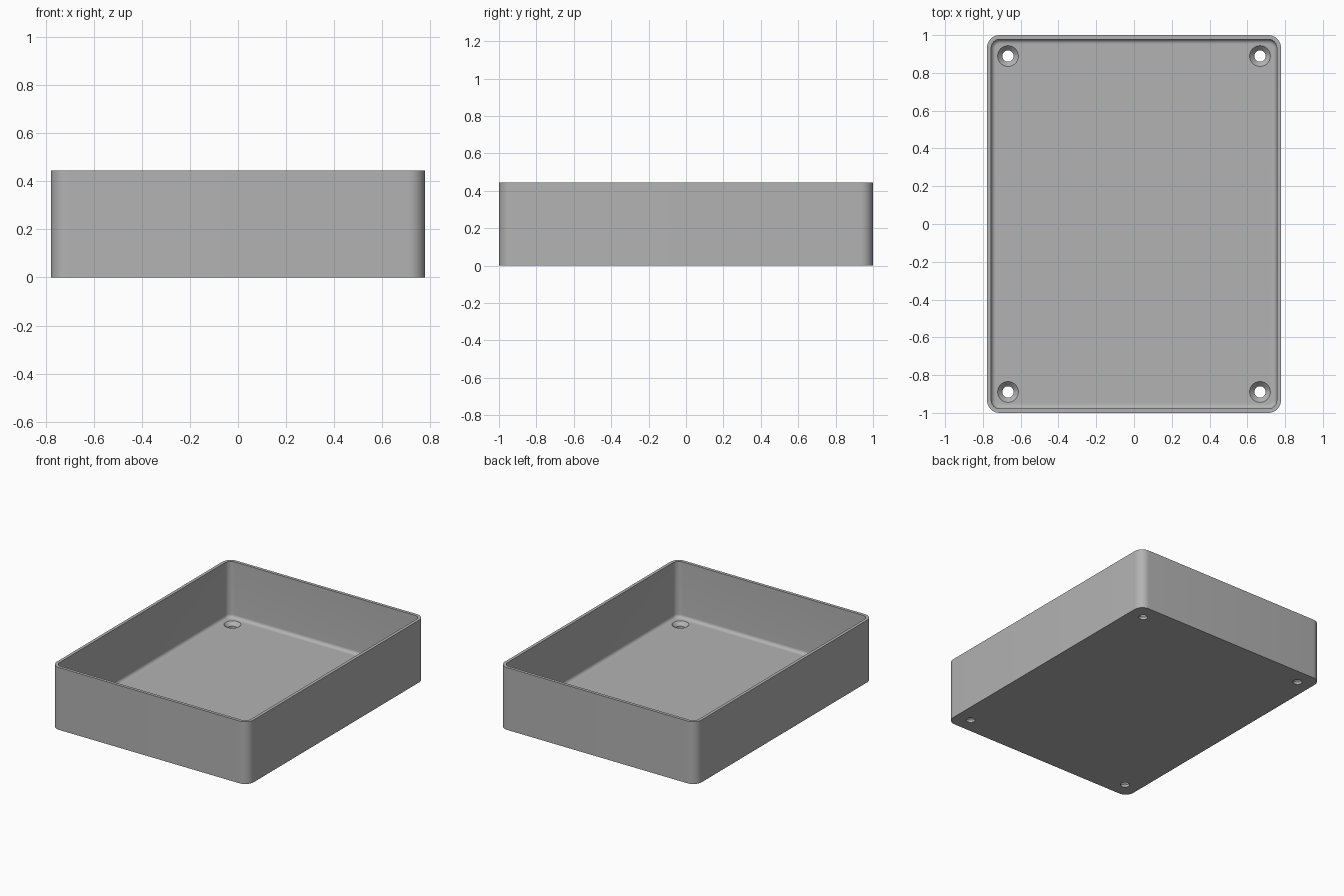
import bpy, bmesh
from math import pi, sin, cos, radians

cube = bpy.data.objects.get("Cube")
if cube:
    bpy.data.objects.remove(cube, do_unlink=True)

HALF_X, HALF_Y, HEIGHT = 0.778, 1.0, 0.445
CORNER, WALL, FLOOR, FILLET = 0.067, 0.022, 0.044, 0.024
HOLE_X, HOLE_Y = 0.667, 0.889

grey = bpy.data.materials.new("grey plastic")
grey.use_nodes = True
grey.diffuse_color = (0.45, 0.45, 0.45, 1)
grey.node_tree.nodes["Principled BSDF"].inputs["Base Color"].default_value = (0.45, 0.45, 0.45, 1)


def rounded_rect(inset, z, steps=10):
    """Points of a rounded rectangle, shrunk by inset, at height z."""
    r = CORNER - inset
    pts = []
    for q, (sx, sy) in enumerate([(1, 1), (-1, 1), (-1, -1), (1, -1)]):
        for i in range(steps + 1):
            a = (q + i / steps) * pi / 2
            pts.append((sx * (HALF_X - CORNER) + r * cos(a),
                        sy * (HALF_Y - CORNER) + r * sin(a), z))
    return pts


def circle(x, y, r, z, n=40):
    return [(x + r * cos(2 * pi * i / n), y + r * sin(2 * pi * i / n), z) for i in range(n)]


def loft(name, loops):
    """Skin a stack of matching loops and cap both ends."""
    bm = bmesh.new()
    rings = [[bm.verts.new(p) for p in loop] for loop in loops]
    for a, b in zip(rings, rings[1:]):
        for i in range(len(a)):
            j = (i + 1) % len(a)
            bm.faces.new((a[i], a[j], b[j], b[i]))
    bm.faces.new(rings[0][::-1])
    bm.faces.new(rings[-1])
    bmesh.ops.recalc_face_normals(bm, faces=bm.faces)
    mesh = bpy.data.meshes.new(name)
    bm.to_mesh(mesh)
    bm.free()
    obj = bpy.data.objects.new(name, mesh)
    bpy.context.collection.objects.link(obj)
    mesh.materials.append(grey)
    return obj


# Open tray: outer wall, rim, inner wall, floor fillet
section = [(0, 0), (0, HEIGHT), (WALL, HEIGHT)]
for k in range(9):
    a = k / 8 * pi / 2
    section.append((WALL + FILLET * (1 - cos(a)), FLOOR + FILLET * (1 - sin(a))))
tray = loft("tray", [rounded_rect(i, z) for i, z in section])

# Countersunk screw holes near the four corners
bpy.context.view_layer.objects.active = tray
for sx in (-1, 1):
    for sy in (-1, 1):
        x, y = sx * HOLE_X, sy * HOLE_Y
        cutter = loft("hole_cutter", [circle(x, y, r, z) for r, z in
                      [(0.03, -0.05), (0.03, 0.018), (0.055, FLOOR), (0.055, 0.1)]])
        cutter.hide_render = True
        mod = tray.modifiers.new("screw_hole", 'BOOLEAN')
        mod.operation = 'DIFFERENCE'
        mod.solver = 'EXACT'
        mod.object = cutter
        bpy.ops.object.modifier_apply(modifier=mod.name)
        bpy.data.objects.remove(cutter, do_unlink=True)

bpy.ops.object.select_all(action='DESELECT')
tray.select_set(True)
bpy.ops.object.shade_smooth_by_angle(angle=radians(30))
